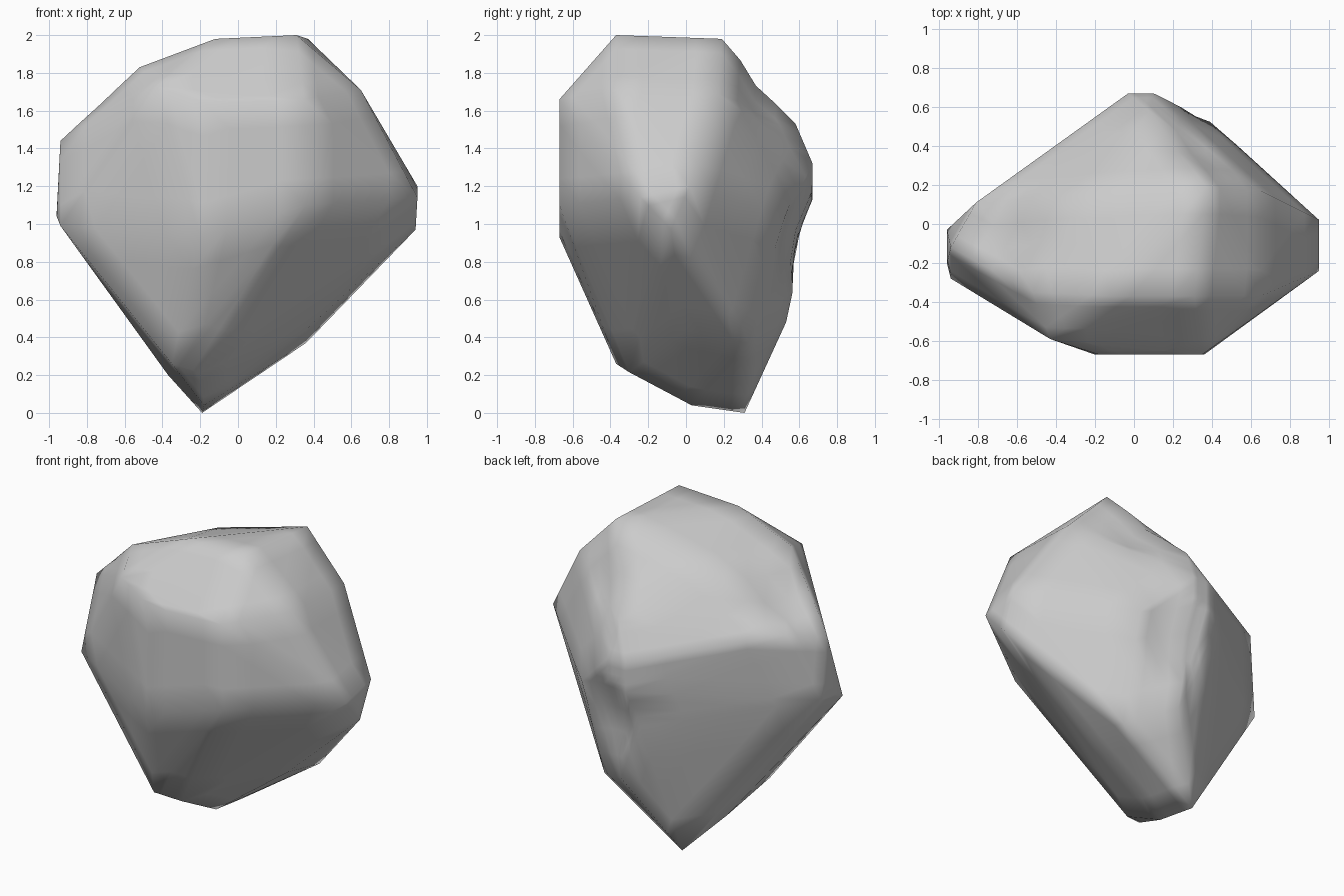
import bpy, bmesh
from mathutils import Vector

if "Cube" in bpy.data.objects:
    bpy.data.objects.remove(bpy.data.objects["Cube"])

# Corner points of the chipped boulder, grouped by side
base = [(-.19, .31, 0), (-.18, .03, .04), (-.37, .1, .2), (-.35, -.37, .26),
        (-.2, -.3, .215), (.36, .33, .37), (.41, .26, .46), (.1, .53, .48), (.36, 0, .44)]
front = [(-.2, -.67, .93), (.36, -.67, 1.1), (.35, -.67, 1.66),
         (-.18, -.67, 1.64), (-.43, -.59, 1.73)]
right = [(.95, -.24, 1.14), (.94, -.08, .97), (.95, .02, 1.2),
         (.65, .17, 1.69), (.65, -.37, 1.71)]
left = [(-.94, -.28, .99), (-.96, -.2, 1.04), (-.96, -.03, 1.06),
        (-.94, -.12, 1.44), (-.81, .11, 1.5)]
top = [(.37, .19, 1.98), (.31, -.37, 2), (-.12, -.37, 1.98),
       (-.52, -.35, 1.83), (-.25, .16, 1.82)]
back = [(-.03, .67, 1.32), (.1, .67, 1.32), (.1, .67, 1.13), (-.03, .67, 1.13),
        (-.14, .58, 1.3), (.08, .58, 1.53), (-.08, .6, .89), (.39, .53, 1.04)]

bm = bmesh.new()
for p in base + front + right + left + top + back:
    bm.verts.new(p)
bmesh.ops.convex_hull(bm, input=bm.verts[:])
bmesh.ops.delete(bm, geom=[v for v in bm.verts if not v.link_faces], context='VERTS')

# Split the big facets so that shallow dents can be pressed in
bmesh.ops.subdivide_edges(bm, edges=bm.edges[:], cuts=3, use_grid_fill=True)
bmesh.ops.triangulate(bm, faces=bm.faces[:])

# Dents: centre, radius, push
dents = [((-.66, -.03, 1.63), .22, (.02, 0, -.06)),
         ((.17, .62, .92), .28, (0, -.06, 0)),
         ((.3, .42, 1.7), .2, (0, -.02, -.03))]
for centre, radius, push in dents:
    for v in bm.verts:
        d = (v.co - Vector(centre)).length / radius
        if d < 1:
            v.co += Vector(push) * (1 - d * d)

bmesh.ops.recalc_face_normals(bm, faces=bm.faces[:])
for f in bm.faces:
    f.smooth = True
mesh = bpy.data.meshes.new("boulder")
bm.to_mesh(mesh)
bm.free()
rock = bpy.data.objects.new("boulder", mesh)
bpy.context.collection.objects.link(rock)
